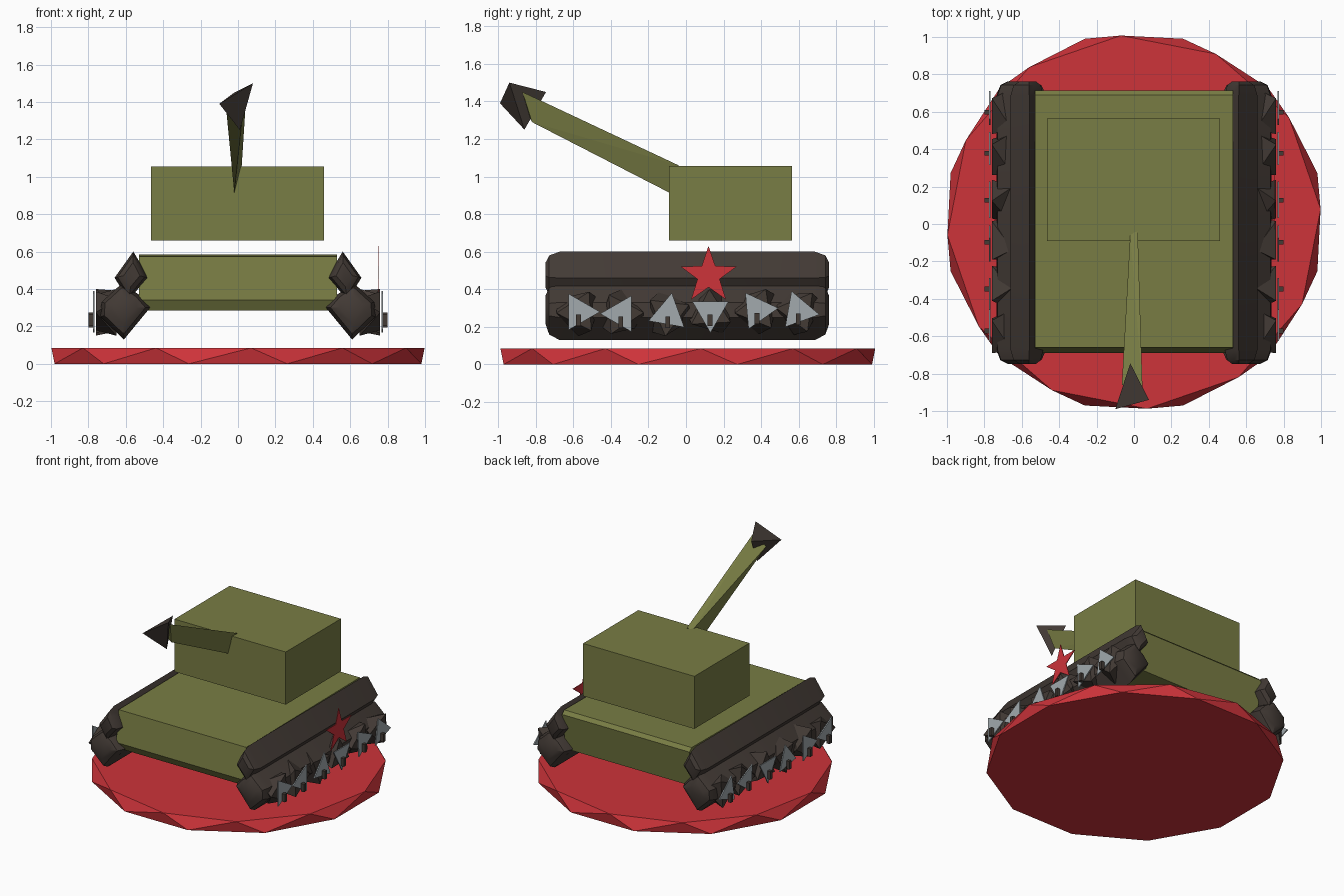
import bpy, bmesh
from math import sin, cos, pi, radians

old = bpy.data.objects.get("Cube")
if old:
    bpy.data.objects.remove(old, do_unlink=True)


def material(name, rgb):
    m = bpy.data.materials.new(name)
    m.use_nodes = True
    m.diffuse_color = (*rgb, 1)
    m.node_tree.nodes["Principled BSDF"].inputs["Base Color"].default_value = (*rgb, 1)
    return m


olive = material("olive green", (0.19, 0.205, 0.058))
red = material("red", (0.61, 0.033, 0.042))
brown = material("dark brown", (0.056, 0.043, 0.036))
grey = material("steel grey", (0.36, 0.40, 0.42))


def finish(bm, name, mat, smooth=False):
    bmesh.ops.recalc_face_normals(bm, faces=bm.faces)
    mesh = bpy.data.meshes.new(name)
    bm.to_mesh(mesh)
    bm.free()
    mesh.materials.append(mat)
    ob = bpy.data.objects.new(name, mesh)
    bpy.context.collection.objects.link(ob)
    if smooth:
        bpy.ops.object.select_all(action='DESELECT')
        ob.select_set(True)
        bpy.context.view_layer.objects.active = ob
        bpy.ops.object.shade_smooth_by_angle(angle=radians(35))
    return ob


def solid(name, points, mat, smooth=False):
    """Convex solid wrapped around a few points."""
    bm = bmesh.new()
    verts = [bm.verts.new(p) for p in points]
    bmesh.ops.convex_hull(bm, input=verts)
    bmesh.ops.dissolve_limit(bm, angle_limit=0.01, verts=bm.verts, edges=bm.edges)
    return finish(bm, name, mat, smooth)


def box(name, x, y, z, mat):
    return solid(name, [(a, b, c) for a in x for b in y for c in z], mat)


def plate(name, outline, x, thick, mat):
    """Thin plate facing sideways, outline given as (y, z)."""
    bm = bmesh.new()
    face = bm.faces.new([bm.verts.new((x, y, z)) for y, z in outline])
    ext = bmesh.ops.extrude_face_region(bm, geom=[face])
    moved = [v for v in ext["geom"] if isinstance(v, bmesh.types.BMVert)]
    bmesh.ops.translate(bm, verts=moved, vec=(thick, 0, 0))
    return finish(bm, name, mat)


def ring(count, radius, turn, cy=0, cz=0):
    return [(cy + radius * cos(turn + 2 * pi * i / count),
             cz + radius * sin(turn + 2 * pi * i / count)) for i in range(count)]


# Twisted twelve-sided base
solid("base",
      [(x, y + 0.01, 0) for x, y in ring(12, 1.015, radians(15))] +
      [(x, y + 0.01, 0.085) for x, y in ring(12, 1.0, radians(4))], red)

# Hull and floating turret
hull_profile = [(-0.66, 0.575), (-0.69, 0.34), (-0.66, 0.285),
                (0.67, 0.285), (0.715, 0.56), (0.69, 0.585)]
solid("hull", [(x, y, z) for x in (-0.53, 0.53) for y, z in hull_profile], olive)
box("turret", (-0.465, 0.46), (-0.09, 0.565), (0.66, 1.055), olive)

# Gun: narrow at the turret, wider at the pointed muzzle
solid("barrel", [(0.02, -0.04, 1.06), (-0.02, -0.09, 0.915), (-0.02, -0.05, 1.05),
                 (-0.065, -0.86, 1.38), (0.045, -0.87, 1.45), (0.02, -0.82, 1.29)], olive)
solid("muzzle", [(0.08, -0.94, 1.5), (-0.1, -0.99, 1.39),
                 (0.01, -0.86, 1.25), (-0.02, -0.745, 1.45)], brown)

# Track cross-sections (x, z) and the way they shrink towards the ends (y, scale)
upper = [(0.56, 0.6), (0.66, 0.46), (0.585, 0.34), (0.485, 0.46), (0.53, 0.55)]
lower = [(0.62, 0.43), (0.73, 0.33), (0.735, 0.25), (0.61, 0.13), (0.47, 0.3), (0.53, 0.37)]
taper = [(0.68, 1), (0.735, 0.83), (0.755, 0.5)]


def track(name, section, side):
    cx = sum(p[0] for p in section) / len(section)
    cz = sum(p[1] for p in section) / len(section)
    pts = [(side * (cx + (x - cx) * s), 0.007 + end * y, cz + (z - cz) * s)
           for end in (-1, 1) for y, s in taper for x, z in section]
    solid(name, pts, brown, smooth=True)


# Wheel places: y, z and turn of the triangular hub
wheels = [(-0.57, 0.28, 0), (-0.345, 0.27, 180), (-0.095, 0.27, 80),
          (0.13, 0.28, 30), (0.38, 0.29, 5), (0.6, 0.285, -10)]

for side, label in ((1, "left"), (-1, "right")):
    track(label + "_upper_track", upper, side)
    track(label + "_lower_track", lower, side)
    for i, (y, z, deg) in enumerate(wheels):
        turn = radians(deg)
        tag = f"{label}_{i + 1}"
        # Rough twisted wheel block
        inner = [(side * 0.65, a, b) for a, b in ring(3, 0.13, turn + 0.5, y, z)]
        outer = [(side * 0.76, a, b) for a, b in ring(3, 0.12, turn + 1.1, y, z)]
        solid("wheel_" + tag, inner + outer, brown)
        # Steel triangle and the small peg standing off it
        plate("hub_" + tag, ring(3, 0.112, turn, y, z), side * 0.767, side * 0.008, grey)
        box("peg_" + tag, (side * 0.775, side * 0.8), (y - 0.015, y + 0.01),
            (z - 0.075, z - 0.015), brown)

# Five-pointed star on the left side
star = []
for (a, b) in zip(ring(5, 0.158, pi / 2, 0.12, 0.473),
                  ring(5, 0.062, pi / 2 + pi / 5, 0.12, 0.473)):
    star += [a, b]
plate("star", star, 0.75, 0.005, red)
